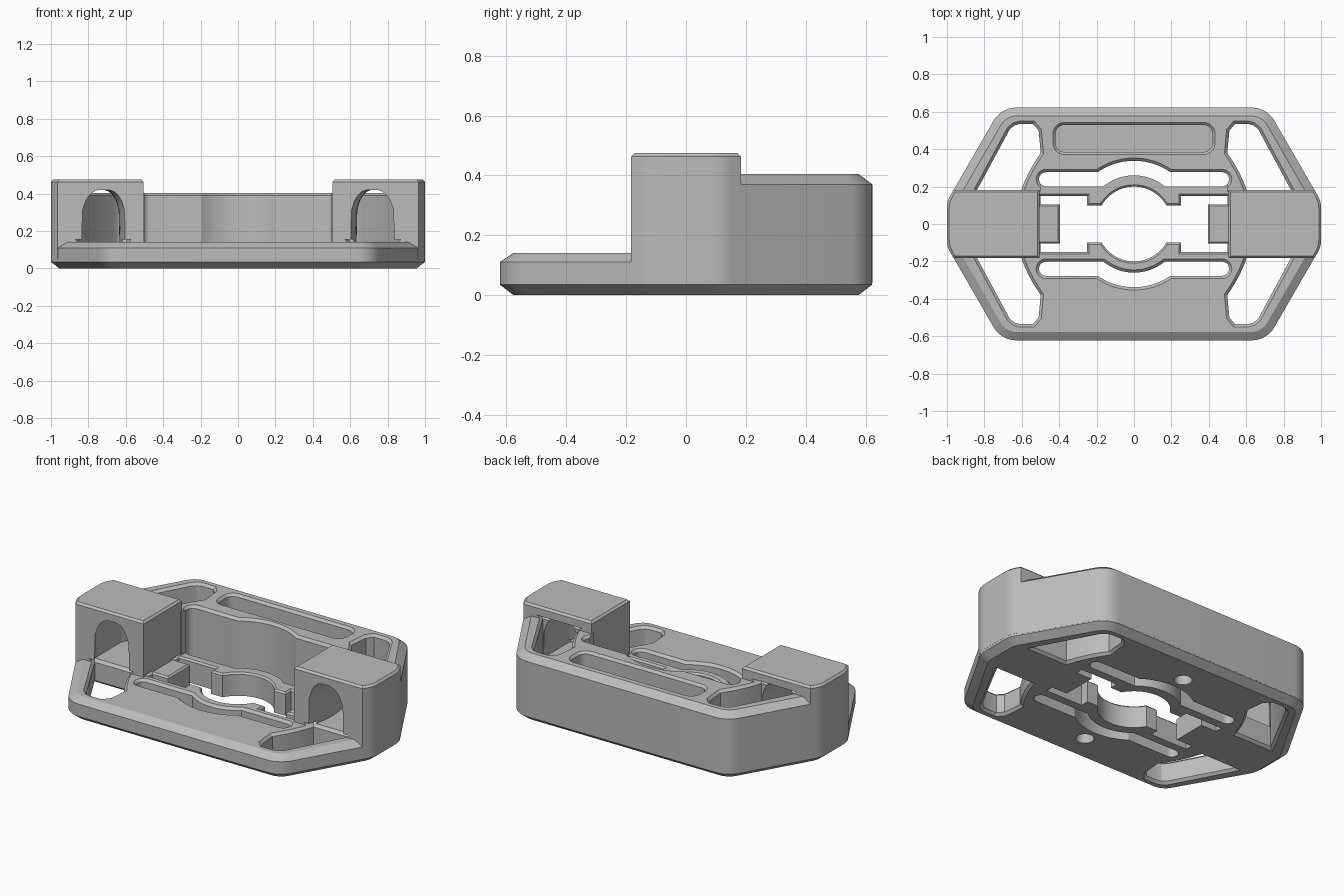
import bpy, bmesh, math
from mathutils import Vector

cube = bpy.data.objects.get("Cube")
if cube:
    bpy.data.objects.remove(cube, do_unlink=True)

grey = bpy.data.materials.new("mid_grey")
grey.use_nodes = True
colour = (0.5, 0.5, 0.5, 1)
grey.diffuse_color = colour
grey.node_tree.nodes["Principled BSDF"].inputs["Base Color"].default_value = colour


def ccw(pts):
    """Return the outline in counter-clockwise order."""
    pts = [Vector(p) for p in pts]
    area = sum(a.x * b.y - b.x * a.y for a, b in zip(pts, pts[1:] + pts[:1]))
    return pts if area > 0 else pts[::-1]


def rounded(pts, radius, steps=8):
    """Fillet every corner of an outline."""
    pts, out = ccw(pts), []
    for i, p in enumerate(pts):
        a = (pts[i - 1] - p).normalized()
        b = (pts[(i + 1) % len(pts)] - p).normalized()
        half = a.angle(b) / 2
        centre = p + (a + b).normalized() * radius / math.sin(half)
        start = p + a * radius / math.tan(half) - centre
        end = p + b * radius / math.tan(half) - centre
        a0 = math.atan2(start.y, start.x)
        turn = (math.atan2(end.y, end.x) - a0 + math.pi) % math.tau - math.pi
        for k in range(steps + 1):
            t = a0 + turn * k / steps
            out.append(centre + Vector((math.cos(t), math.sin(t))) * radius)
    return out


def offset(pts, d):
    """Move an outline outwards by d with mitred corners."""
    out = []
    for i, p in enumerate(pts):
        a = (p - pts[i - 1]).normalized()
        b = (pts[(i + 1) % len(pts)] - p).normalized()
        na, nb = Vector((a.y, -a.x)), Vector((b.y, -b.x))
        out.append(p + (na + nb) * d / (1 + na.dot(nb)))
    return out


def loft(name, pts, layers):
    """Stack (height, offset) copies of an outline into a closed solid."""
    pts = ccw(pts)
    bm = bmesh.new()
    rings = [[bm.verts.new((p.x, p.y, z)) for p in offset(pts, d)] for z, d in layers]
    n = len(pts)
    bm.faces.new(rings[0][::-1])
    bm.faces.new(rings[-1])
    for lo, hi in zip(rings, rings[1:]):
        for i in range(n):
            j = (i + 1) % n
            bm.faces.new((lo[i], lo[j], hi[j], hi[i]))
    mesh = bpy.data.meshes.new(name)
    bm.to_mesh(mesh)
    bm.free()
    mesh.materials.append(grey)
    ob = bpy.data.objects.new(name, mesh)
    bpy.context.collection.objects.link(ob)
    return ob


def combine(target, tool, operation):
    """Apply a boolean and discard the tool."""
    mod = target.modifiers.new("cut", "BOOLEAN")
    mod.operation, mod.solver, mod.object = operation, "EXACT", tool
    bpy.context.view_layer.objects.active = target
    bpy.ops.object.modifier_apply(modifier=mod.name)
    bpy.data.objects.remove(tool, do_unlink=True)


def rect(x0, x1, y0, y1):
    return [(x0, y0), (x1, y0), (x1, y1), (x0, y1)]


def arc(r, a0, a1, steps=20):
    """Arc about the origin, angles in degrees."""
    angles = [math.radians(a0 + (a1 - a0) * k / steps) for k in range(steps + 1)]
    return [(r * math.cos(a), r * math.sin(a)) for a in angles]


def mirror(pts, sx, sy):
    return [(p[0] * sx, p[1] * sy) for p in pts]


# Six-sided outline with rounded corners
outline = rounded([(1, .12), (.71, .622), (-.71, .622),
                   (-1, .12), (-1, -.12), (-.71, -.622), (.71, -.622), (1, -.12)], .14)

# Low base plate with chamfered rims
body = loft("mounting_plate", outline, [(0, -.045), (.035, 0), (.11, 0), (.14, -.045)])

# Tall back wall, open towards the front
back = loft("back_wall", outline, [(.04, .0004), (.37, .0004), (.404, -.045)])
open_front = [(-1.2, -1), (-1.2, .17), (-.5, .17), (-.5, .235)]
open_front += arc(.3, 128.4, 51.6) + [(.5, .235), (.5, .17), (1.2, .17), (1.2, -1)]
combine(back, loft("front_opening", open_front, [(-.1, 0), (.6, 0)]), "DIFFERENCE")
combine(body, back, "UNION")

# Side blocks
for s in (1, -1):
    block = loft("side_block", outline, [(.05, .0008), (.463, .0008), (.475, -.012)])
    slab = loft("block_limits", mirror(rect(.505, 1.2, -.183, .183), s, 1),
                [(.045, 0), (.463, 0), (.483, -.02)])
    combine(block, slab, "INTERSECT")
    combine(body, block, "UNION")

# Corner windows, inner edge curving towards the side blocks
bow = lambda y: .633 - .93 * y * y
curve = [(bow(y), y) for y in (.15, .19, .23, .27, .31, .35, .38)]
window = [(.51, .5), (.54, .535), (.61, .535), (.64, .527), (.665, .505),
          (.835, .19), (.855, .15)]
for sx in (1, -1):
    for sy in (1, -1):
        top = .404 if sy > 0 else .14
        combine(body, loft("window_cut", mirror(curve + window, sx, sy),
                           [(-.01, .025), (.015, 0), (top - .015, 0), (top + .015, .03)]),
                "DIFFERENCE")
    # Arched passage through each side block, joining the windows
    inner = [(bow(k * .04) + .001, k * .04) for k in range(-7, 8)]
    outer = [(.782, .28), (.832, .19), (.868, .12), (.868, -.12), (.832, -.19), (.782, -.28)]
    combine(body, loft("passage_cut", mirror(inner + outer, sx, 1),
                       [(.141, 0), (.31, -.004), (.36, -.018), (.39, -.035),
                        (.41, -.055), (.42, -.08)]), "DIFFERENCE")

# Bowed slots beside the clamp arms
slot = arc(.338, 125, 55) + [(.47, .277)]
slot += [(.47 + .038 * math.cos(math.radians(a)), .239 + .038 * math.sin(math.radians(a)))
         for a in range(75, -76, -15)]
slot += [(.47, .201)] + arc(.26, 50.6, 129.4) + [(-.47, .201)]
slot += [(-.47 - .038 * math.cos(math.radians(a)), .239 + .038 * math.sin(math.radians(a)))
         for a in range(-75, 76, 15)] + [(-.47, .277)]
for sy, top in ((1, .404), (-1, .14)):
    combine(body, loft("slot_cut", mirror(slot, 1, sy),
                       [(-.1, 0), (top - .015, 0), (top + .005, .02)]), "DIFFERENCE")

# Central opening with a round grip and a tongue on either side
quarter = [(.395, .105), (.5, .105), (.5, .15), (.25, .15), (.25, .1)]
half = quarter + arc(.2, 30, 150) + mirror(quarter[::-1], -1, 1)
opening = half + mirror(half[::-1], 1, -1)
combine(body, loft("centre_cut", opening, [(-.1, 0), (.13, 0), (.15, .02)]), "DIFFERENCE")

# Long recess in the back wall
recess = rounded(rect(-.42, .42, .385, .53), .05)
combine(body, loft("recess_cut", recess, [(.25, 0), (.39, 0), (.41, .02)]), "DIFFERENCE")

# Blind pin holes underneath
for y in (.42, -.42):
    pin = [(x, y + dy) for x, dy in arc(.05, 0, 345, 23)]
    combine(body, loft("pin_cut", pin, [(-.05, 0), (.09, 0)]), "DIFFERENCE")

# Smooth curved walls, crisp edges
bpy.ops.object.select_all(action="DESELECT")
body.select_set(True)
bpy.context.view_layer.objects.active = body
bpy.ops.object.shade_smooth_by_angle(angle=math.radians(25))
